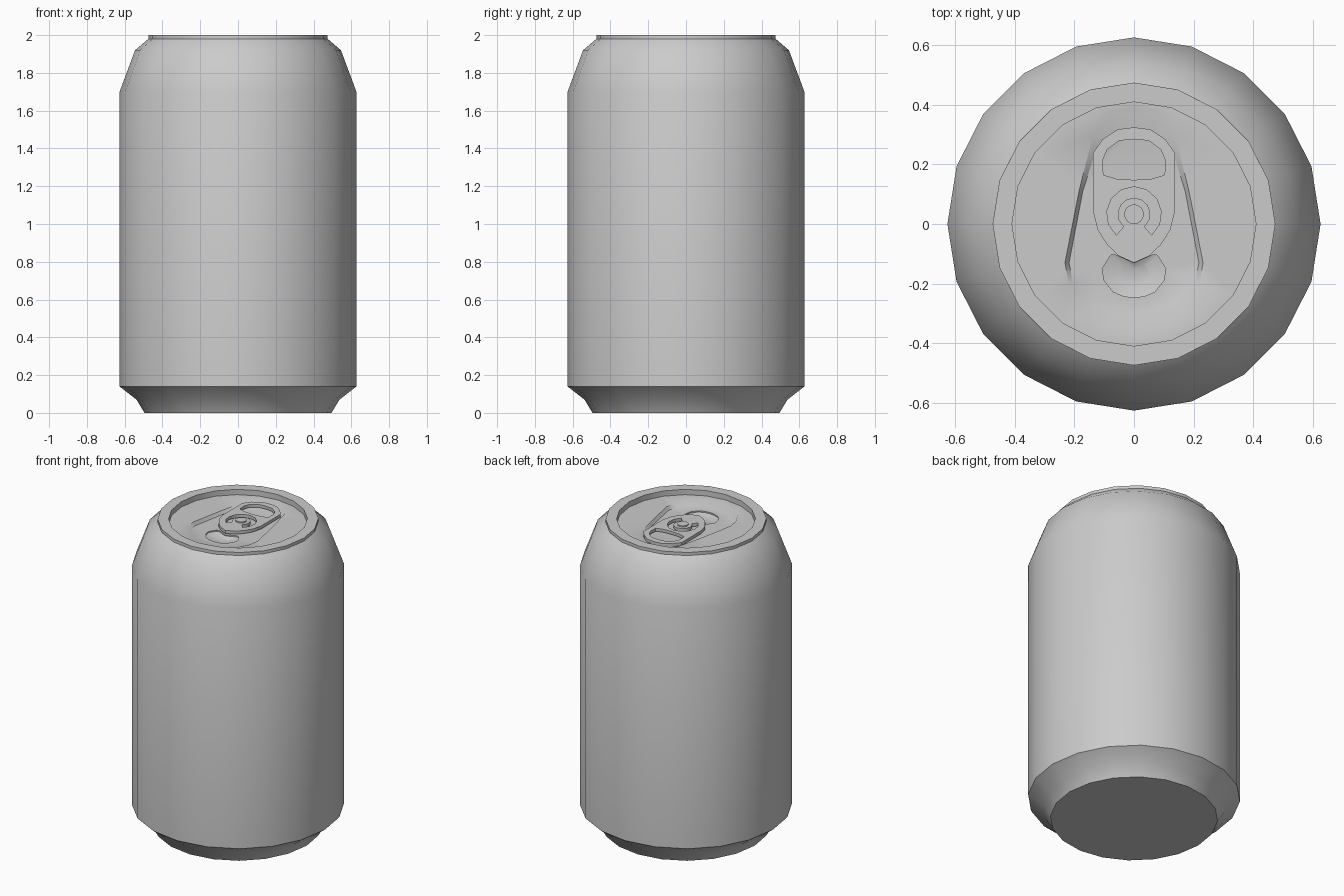
import bpy, bmesh, math
from mathutils import Vector

if "Cube" in bpy.data.objects:
    bpy.data.objects.remove(bpy.data.objects["Cube"], do_unlink=True)

SIDES = 20
LID_Z = 1.965
PANEL_Z = LID_Z - 0.02

metal = bpy.data.materials.new("grey_metal")
metal.use_nodes = True
GREY = (0.6, 0.6, 0.6, 1)
metal.diffuse_color = GREY
metal.node_tree.nodes["Principled BSDF"].inputs["Base Color"].default_value = GREY


def finish(bm, name, closed=True):
    """Turn the bmesh into a named, smooth shaded object."""
    if closed:
        bmesh.ops.recalc_face_normals(bm, faces=bm.faces)
    mesh = bpy.data.meshes.new(name)
    bm.to_mesh(mesh)
    bm.free()
    mesh.materials.append(metal)
    obj = bpy.data.objects.new(name, mesh)
    bpy.context.collection.objects.link(obj)
    bpy.ops.object.select_all(action="DESELECT")
    obj.select_set(True)
    bpy.context.view_layer.objects.active = obj
    bpy.ops.object.shade_smooth_by_angle(angle=math.radians(35))
    return obj


def mirrored(half):
    """Close a right-hand outline, whose ends lie on x = 0, by mirroring."""
    return half + [(-x, y) for x, y in reversed(half[1:-1])]


def circle(r, y=0, n=SIDES):
    return [(r * math.cos(math.tau * i / n), y + r * math.sin(math.tau * i / n))
            for i in range(n)]


def ring(bm, outline, z):
    verts = [bm.verts.new((x, y, z)) for x, y in outline]
    for a, b in zip(verts, verts[1:] + verts[:1]):
        bm.edges.new((a, b))
    return verts


def bridge(bm, a, b):
    n = len(a)
    for i in range(n):
        j = (i + 1) % n
        bm.faces.new((a[i], a[j], b[j], b[i]))


def fill(bm, *loops):
    """Fill the flat area between an outer loop and its holes."""
    edges = [bm.edges.get((l[i - 1], l[i])) for l in loops for i in range(len(l))]
    bmesh.ops.triangle_fill(bm, use_beauty=True, use_dissolve=False, edges=edges,
                            normal=Vector((0, 0, 1)))


def plate(name, z0, z1, *outlines):
    """Extruded flat shape: outer outline first, then holes."""
    bm = bmesh.new()
    low = [ring(bm, o, z0) for o in outlines]
    high = [ring(bm, o, z1) for o in outlines]
    fill(bm, *low)
    fill(bm, *high)
    for a, b in zip(low, high):
        bridge(bm, a, b)
    return finish(bm, name)


# Can body: turned wall, shoulder, rim and flat base
profile = [(0.495, 0), (0.537, 0.07), (0.627, 0.14), (0.627, 1.7), (0.545, 1.92),
           (0.475, 1.98), (0.475, 2.0), (0.41, 2.0), (0.41, LID_Z)]
bm = bmesh.new()
rings = [ring(bm, circle(r), z) for r, z in profile]
for a, b in zip(rings, rings[1:]):
    bridge(bm, a, b)
bm.faces.new(list(reversed(rings[0])))
finish(bm, "can_body", closed=False)

# Lid with a sunken panel and a dished mouth
panel_top = mirrored([(0, 0.4), (0.08, 0.38), (0.14, 0.29), (0.185, 0.11), (0.232, -0.13),
                      (0.22, -0.2), (0.165, -0.305), (0.09, -0.345), (0, -0.36)])
panel_low = mirrored([(0, 0.31), (0.07, 0.3), (0.125, 0.26), (0.172, 0.11), (0.218, -0.13),
                      (0.205, -0.2), (0.135, -0.265), (0.07, -0.29), (0, -0.3)])
mouth = mirrored([(0, -0.132), (0.06, -0.105), (0.078, -0.105), (0.107, -0.15),
                  (0.1, -0.19), (0.07, -0.228), (0.035, -0.243), (0, -0.247)])
dish = [(x * 0.5, -0.17 + (y + 0.17) * 0.5) for x, y in mouth]
bm = bmesh.new()
edge = ring(bm, circle(0.41), LID_Z)
upper = ring(bm, panel_top, LID_Z)
lower = ring(bm, panel_low, PANEL_Z)
lip = ring(bm, mouth, PANEL_Z)
step = ring(bm, mouth, PANEL_Z - 0.008)
bowl = ring(bm, dish, PANEL_Z - 0.02)
fill(bm, edge, upper)
bridge(bm, upper, lower)
fill(bm, lower, lip)
bridge(bm, lip, step)
bridge(bm, step, bowl)
fill(bm, bowl)
bmesh.ops.recalc_face_normals(bm, faces=bm.faces)
if sum(f.normal.z * f.calc_area() for f in bm.faces) < 0:
    bmesh.ops.reverse_faces(bm, faces=bm.faces)
finish(bm, "lid", closed=False)

# Pull tab with a finger hole and a curved slot around the rivet
tab = mirrored([(0, 0.325), (0.055, 0.318), (0.105, 0.285), (0.137, 0.24), (0.137, 0.04),
                (0.122, -0.02), (0.09, -0.07), (0.05, -0.108), (0, -0.13)])
finger_hole = mirrored([(0, 0.285), (0.05, 0.28), (0.09, 0.25), (0.105, 0.215),
                        (0.103, 0.165), (0.06, 0.152), (0, 0.148)])
arc = [math.radians(-50 + 28 * i) for i in range(11)]
RIVET_Y = 0.033
slot = [(r * math.cos(a), RIVET_Y + r * math.sin(a))
        for r, angles in ((0.092, arc), (0.055, arc[::-1])) for a in angles]
plate("pull_tab", PANEL_Z + 0.008, PANEL_Z + 0.028, tab, finger_hole, slot)

# Rivet
plate("rivet", PANEL_Z, PANEL_Z + 0.036, circle(0.033, RIVET_Y, 16))
